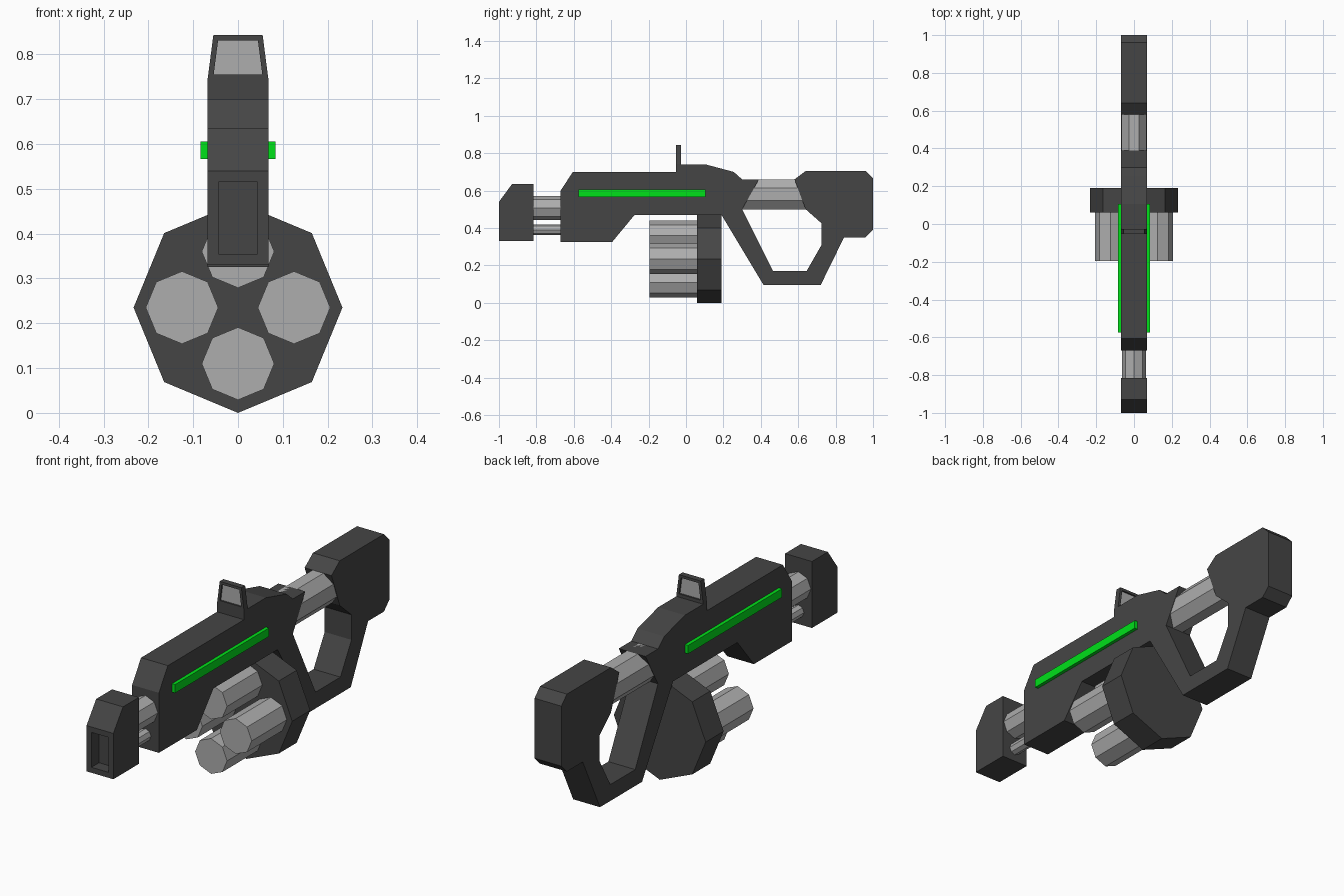
import bpy, bmesh
from math import cos, sin, pi

if "Cube" in bpy.data.objects:
    bpy.data.objects.remove(bpy.data.objects["Cube"])


def material(name, rgb):
    m = bpy.data.materials.new(name)
    m.diffuse_color = (*rgb, 1)
    m.use_nodes = True
    m.node_tree.nodes["Principled BSDF"].inputs["Base Color"].default_value = m.diffuse_color
    return m


DARK = material("dark_metal", (0.06, 0.06, 0.06))
LIGHT = material("light_metal", (0.42, 0.42, 0.42))
GREEN = material("green_glow", (0.0, 0.75, 0.01))
W = 0.068  # half width of the flat body parts


def prism(name, profile, axis, start, end, mats, panel=None):
    """Extrude a profile: (y, z) points along x, or (x, z) points along y.
    panel = (y facing signs, inset width, depth, material slot) sinks panels."""
    bm = bmesh.new()
    verts = [bm.verts.new((start, a, b) if axis == "x" else (a, start, b))
             for a, b in profile]
    face = bm.faces.new(verts)
    grown = bmesh.ops.extrude_face_region(bm, geom=[face])["geom"]
    move = (end - start, 0, 0) if axis == "x" else (0, end - start, 0)
    bmesh.ops.translate(bm, vec=move,
                        verts=[g for g in grown if isinstance(g, bmesh.types.BMVert)])
    bmesh.ops.recalc_face_normals(bm, faces=bm.faces[:])
    if panel:
        signs, width, depth, slot = panel
        bm.normal_update()
        for f in [f for f in bm.faces if any(f.normal.y * s > 0.99 for s in signs)]:
            inward = -f.normal * depth
            bmesh.ops.inset_region(bm, faces=[f], thickness=width, use_even_offset=True)
            sunk = bmesh.ops.extrude_face_region(bm, geom=[f])["geom"]
            bmesh.ops.delete(bm, geom=[f], context="FACES_ONLY")
            bmesh.ops.translate(bm, vec=inward,
                                verts=[g for g in sunk if isinstance(g, bmesh.types.BMVert)])
            for g in sunk:
                if isinstance(g, bmesh.types.BMFace):
                    g.material_index = slot
    mesh = bpy.data.meshes.new(name)
    bm.to_mesh(mesh)
    bm.free()
    for m in mats:
        mesh.materials.append(m)
    obj = bpy.data.objects.new(name, mesh)
    bpy.context.collection.objects.link(obj)
    return obj


def octagon(x, z, rx, rz, turn=0.0):
    return [(x + rx * cos(turn + i * pi / 4), z + rz * sin(turn + i * pi / 4))
            for i in range(8)]


# Body, open grip and stock as one side profile
prism("body_and_stock", [
    (-0.67, 0.325), (-0.67, 0.60), (-0.605, 0.70), (-0.03, 0.70), (-0.03, 0.74),
    (0.105, 0.74), (0.255, 0.70), (0.30, 0.66), (0.39, 0.66), (0.30, 0.50),
    (0.465, 0.17), (0.645, 0.17), (0.725, 0.31), (0.725, 0.425), (0.64, 0.50),
    (0.58, 0.66), (0.64, 0.705), (0.96, 0.705), (1.0, 0.665), (1.0, 0.39),
    (0.96, 0.35), (0.845, 0.35), (0.72, 0.095), (0.415, 0.095), (0.19, 0.47),
    (-0.275, 0.47), (-0.395, 0.325)], "x", -W, W, [DARK])

# Muzzle block with a sunk opening in its front
prism("muzzle", [(-1, 0.33), (-1, 0.54), (-0.93, 0.635), (-0.815, 0.635), (-0.815, 0.33)],
      "x", -W, W, [DARK], panel=((-1,), 0.025, 0.055, 0))

# Barrels joining muzzle and body
prism("upper_barrel", octagon(0, 0.507, 0.063, 0.063), "y", -0.83, -0.66, [LIGHT])
prism("lower_barrel", octagon(0, 0.39, 0.028, 0.028), "y", -0.83, -0.66, [LIGHT])

# Stock tube
r = 1 / cos(pi / 8)
prism("stock_tube", octagon(0, 0.58, 0.066 * r, 0.08 * r, pi / 8), "y", 0.30, 0.645, [LIGHT])

# Sight: base and tapering frame with a pane on both faces
prism("sight_base", [(-W, 0.69), (W, 0.69), (W, 0.743), (-W, 0.743)],
      "y", -0.054, -0.027, [DARK])
prism("sight_frame", [(-W, 0.743), (W, 0.743), (0.055, 0.843), (-0.055, 0.843)],
      "y", -0.054, -0.027, [DARK, LIGHT], panel=((-1, 1), 0.012, 0.008, 1))

# Drum plate and its four canisters
prism("drum_plate", octagon(0, 0.235, 0.233, 0.235), "y", 0.06, 0.19, [DARK])
for i in range(4):
    a = i * pi / 2
    prism(f"drum_canister_{i + 1}",
          octagon(0.125 * cos(a), 0.235 + 0.125 * sin(a), 0.081, 0.081),
          "y", -0.195, 0.07, [LIGHT])

# Glowing strip on each side
for side, s in (("left", -1), ("right", 1)):
    prism(f"glow_strip_{side}",
          [(-0.575, 0.567), (0.105, 0.567), (0.105, 0.606), (-0.575, 0.606)],
          "x", s * 0.06, s * 0.084, [GREEN])
